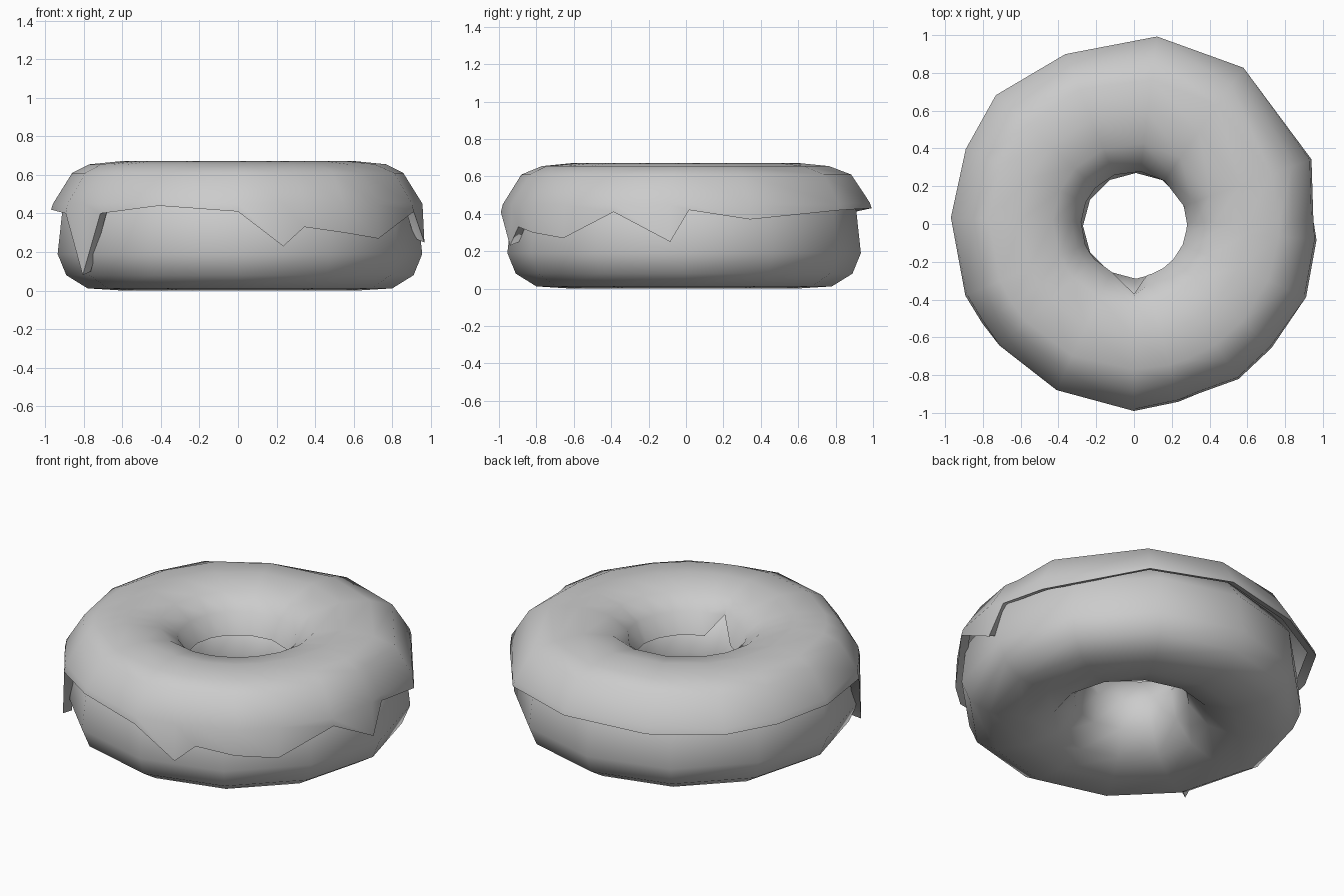
import bpy, bmesh, math

cube = bpy.data.objects.get("Cube")
if cube:
    bpy.data.objects.remove(cube, do_unlink=True)

grey = bpy.data.materials.new("plain grey")
grey.use_nodes = True
colour = (0.6, 0.6, 0.6, 1)
grey.diffuse_color = colour
grey.node_tree.nodes["Principled BSDF"].inputs["Base Color"].default_value = colour


def ring_mesh(name, columns, closed, sharp):
    """Skin a loop of cross-sections; each column is (angle in degrees, [(radius, height)...])."""
    bm = bmesh.new()
    grid = []
    for angle, section in columns:
        c, s = math.cos(math.radians(angle)), math.sin(math.radians(angle))
        grid.append([bm.verts.new((r * c, r * s, z)) for r, z in section])
    rows = len(grid[0])
    for i, a in enumerate(grid):
        b = grid[(i + 1) % len(grid)]
        for j in range(rows if closed else rows - 1):
            k = (j + 1) % rows
            bm.faces.new((a[j], b[j], b[k], a[k]))
    bmesh.ops.recalc_face_normals(bm, faces=bm.faces)
    mesh = bpy.data.meshes.new(name)
    bm.to_mesh(mesh)
    bm.free()
    obj = bpy.data.objects.new(name, mesh)
    bpy.context.collection.objects.link(obj)
    mesh.materials.append(grey)
    bpy.ops.object.select_all(action='DESELECT')
    obj.select_set(True)
    bpy.context.view_layer.objects.active = obj
    bpy.ops.object.shade_smooth_by_angle(angle=math.radians(sharp))
    return obj


# Dough: a squashed twelve-sided ring
dough_section = [(.28, .33), (.32, .17), (.43, .05), (.6, 0), (.79, .012), (.9, .08),
                 (.945, .19), (.92, .42), (.82, .55), (.6, .61), (.38, .53)]
dough = ring_mesh("dough", [(a, dough_section) for a in range(0, 360, 30)], True, 80)
dough.location = (.01, -.01, 0)

# Icing: ragged lower edge given as angle, radius and height, with drips
rim = [(1, .95, .42), (20, 1.0, .37), (55, 1.01, .42), (83, 1.0, .43), (112, .97, .41),
       (137, 1.0, .42), (156, .975, .42), (178, .97, .42), (203, .97, .40), (213, .96, .08),
       (222, .96, .40), (245, .97, .44), (270, .99, .41), (284, .97, .23), (291, .96, .33),
       (304, .99, .30), (318, .98, .27), (337, .99, .41), (355, .97, .25)]


def icing_section(angle, r, z):
    # The hole edge lifts in one notch at the front
    lip = [(.37, .55), (.38, .59)] if angle == 270 else [(.28, .44), (.33, .56)]
    return lip + [(.43, .635), (.6, .672), (.77, .655), (r - .11, .61),
                  (r - .01, max(.45, z + .03)), (r, z), (r - .05, z + .02)]


ring_mesh("icing", [(a, icing_section(a, r, z)) for a, r, z in rim], False, 80)
